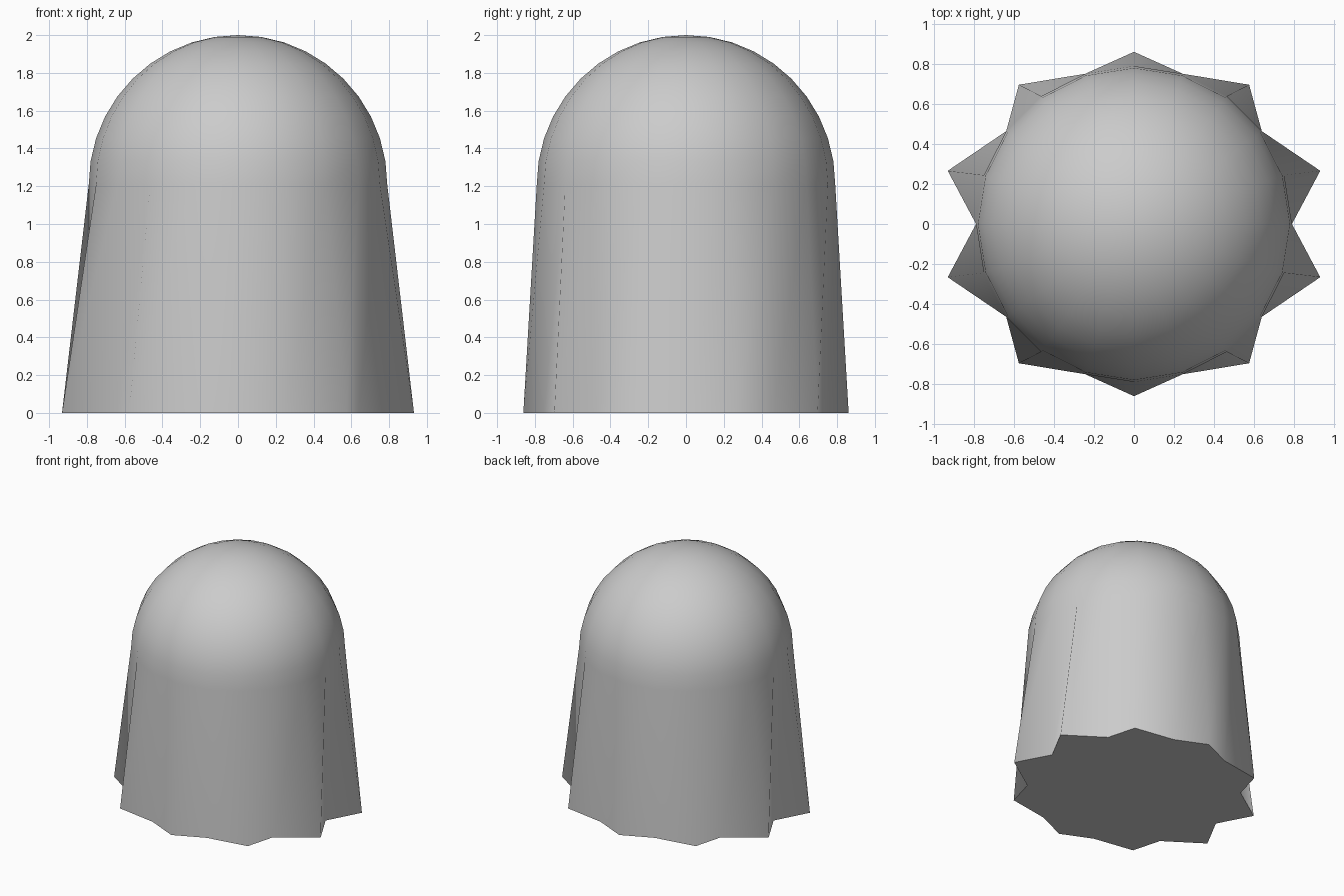
import bpy, bmesh
from math import sin, cos, pi

if "Cube" in bpy.data.objects:
    bpy.data.objects.remove(bpy.data.objects["Cube"])

SIDES, RINGS = 20, 10
RADIUS, DOME_Z = 0.79, 1.21

bm = bmesh.new()


def ring(radius, z, flare=False):
    verts = []
    for i in range(SIDES):
        a = 2 * pi * i / SIDES
        # every second hem point is pulled outwards
        sx, sy = (1.24, 1.09) if flare and i % 2 else (1, 1)
        verts.append(bm.verts.new((radius * cos(a) * sx, radius * sin(a) * sy, z)))
    return verts


# Zigzag hem, then dome rings from the equator upwards
rings = [ring(RADIUS, 0, True)]
for k in range(RINGS):
    t = pi / 2 * k / RINGS
    rings.append(ring(RADIUS * cos(t), DOME_Z + RADIUS * sin(t)))

# Skirt and dome walls
for low, high in zip(rings, rings[1:]):
    for i in range(SIDES):
        j = (i + 1) % SIDES
        bm.faces.new((low[i], low[j], high[j], high[i]))

# Crown of the dome and flat underside
top = bm.verts.new((0, 0, DOME_Z + RADIUS))
for i in range(SIDES):
    bm.faces.new((rings[-1][i], rings[-1][(i + 1) % SIDES], top))
bm.faces.new(rings[0][::-1])

mesh = bpy.data.meshes.new("domed_body")
bm.to_mesh(mesh)
bm.free()
body = bpy.data.objects.new("domed_body", mesh)
bpy.context.collection.objects.link(body)

# Smooth surface with a crisp hem
bpy.context.view_layer.objects.active = body
body.select_set(True)
bpy.ops.object.shade_smooth_by_angle(angle=pi / 3)
